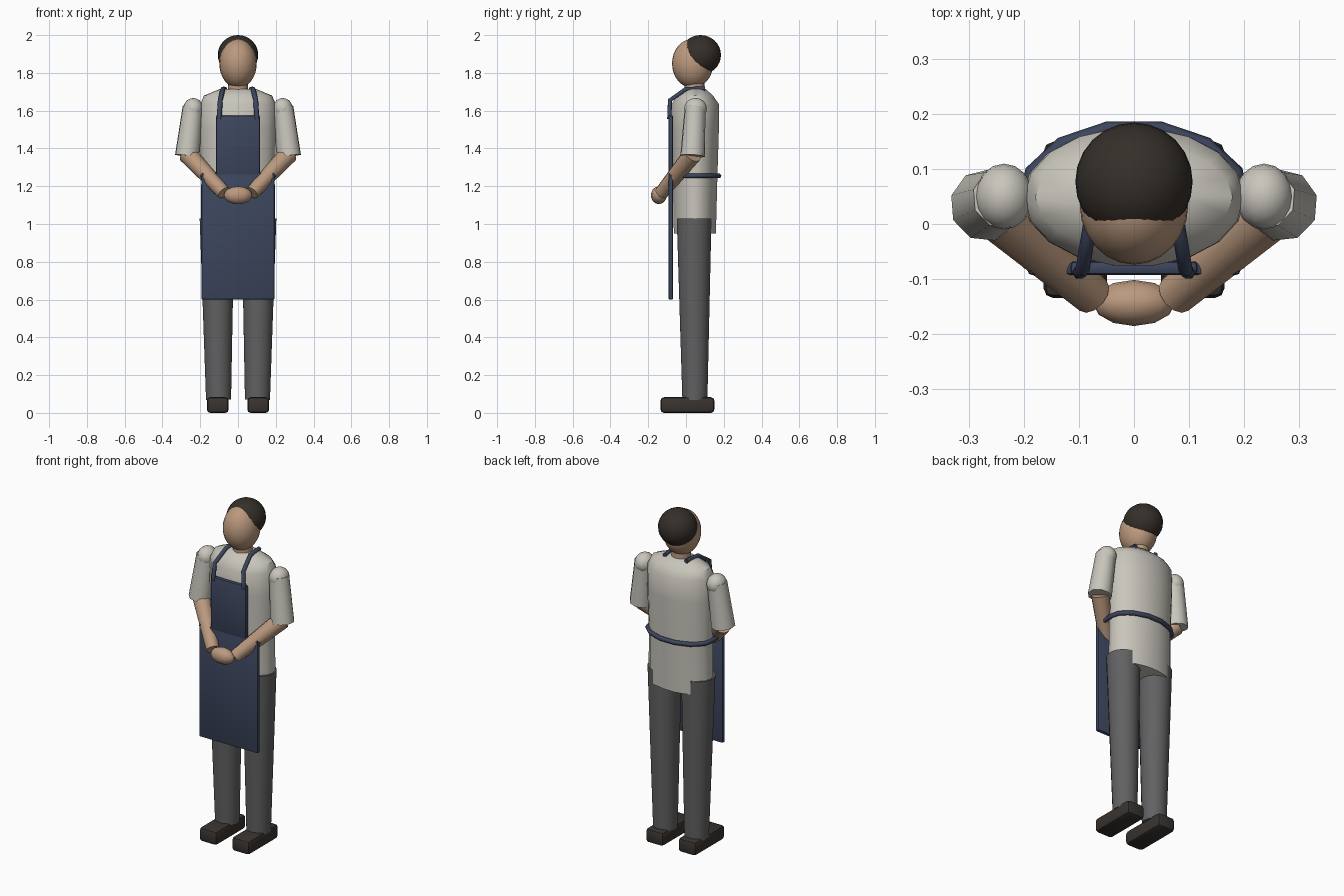
import bpy, bmesh, math
from mathutils import Vector

if "Cube" in bpy.data.objects:
    bpy.data.objects.remove(bpy.data.objects["Cube"])


def material(name, color):
    m = bpy.data.materials.new(name)
    m.diffuse_color = (*color, 1)
    m.use_nodes = True
    m.node_tree.nodes["Principled BSDF"].inputs["Base Color"].default_value = m.diffuse_color
    return m


SKIN = material("skin", (0.50, 0.32, 0.21))
HAIR = material("dark_hair", (0.035, 0.028, 0.022))
SHIRT = material("shirt_cloth", (0.58, 0.56, 0.50))
NAVY = material("navy_cloth", (0.045, 0.06, 0.11))
TROUSER = material("trouser_cloth", (0.12, 0.12, 0.125))
LEATHER = material("shoe_leather", (0.04, 0.033, 0.028))


def finish(name, bm, mat, smooth=True):
    bmesh.ops.recalc_face_normals(bm, faces=bm.faces)
    me = bpy.data.meshes.new(name)
    bm.to_mesh(me)
    bm.free()
    me.materials.append(mat)
    ob = bpy.data.objects.new(name, me)
    bpy.context.collection.objects.link(ob)
    if smooth:
        bpy.ops.object.select_all(action='DESELECT')
        ob.select_set(True)
        bpy.context.view_layer.objects.active = ob
        bpy.ops.object.shade_smooth_by_angle(angle=math.radians(40))
    return ob


def ellipsoid(name, center, radii, mat, u=24, v=16):
    bm = bmesh.new()
    bmesh.ops.create_uvsphere(bm, u_segments=u, v_segments=v, radius=1)
    for p in bm.verts:
        p.co = Vector(center) + Vector([a * r for a, r in zip(p.co, radii)])
    return finish(name, bm, mat)


def limb(name, a, b, ra, rb, mat, sides=12):
    # tapered cylinder from a to b
    a, b = Vector(a), Vector(b)
    bm = bmesh.new()
    bmesh.ops.create_cone(bm, cap_ends=True, segments=sides, radius1=ra,
                          radius2=rb, depth=(b - a).length)
    rot = (b - a).to_track_quat('Z', 'Y').to_matrix()
    for p in bm.verts:
        p.co = rot @ p.co + (a + b) / 2
    return finish(name, bm, mat)


def box(name, lo, hi, mat, bevel, segments=2):
    bm = bmesh.new()
    bmesh.ops.create_cube(bm, size=1)
    lo, hi = Vector(lo), Vector(hi)
    for p in bm.verts:
        p.co = (lo + hi) / 2 + p.co * (hi - lo)
    bmesh.ops.bevel(bm, geom=bm.edges[:], offset=bevel, segments=segments,
                    profile=0.5, affect='EDGES')
    return finish(name, bm, mat)


def loft(name, rings, mat, sides=18):
    # rings of (z, centre y, half width, half depth)
    bm = bmesh.new()
    loops = []
    for z, cy, rx, ry in rings:
        loops.append([bm.verts.new((rx * math.cos(2 * math.pi * i / sides),
                                    cy + ry * math.sin(2 * math.pi * i / sides), z))
                      for i in range(sides)])
    for l0, l1 in zip(loops, loops[1:]):
        for i in range(sides):
            j = (i + 1) % sides
            bm.faces.new((l0[i], l0[j], l1[j], l1[i]))
    bm.faces.new(loops[0])
    bm.faces.new(loops[-1])
    return finish(name, bm, mat)


def tube(name, points, radius, mat):
    cu = bpy.data.curves.new(name, 'CURVE')
    cu.dimensions = '3D'
    cu.bevel_depth = radius
    cu.bevel_resolution = 1
    cu.use_fill_caps = True
    sp = cu.splines.new('POLY')
    sp.points.add(len(points) - 1)
    for p, c in zip(sp.points, points):
        p.co = (*c, 1)
    cu.materials.append(mat)
    ob = bpy.data.objects.new(name, cu)
    bpy.context.collection.objects.link(ob)
    return ob


# head
ellipsoid("head", (0, 0.035, 1.85), (0.099, 0.109, 0.13), SKIN)
ellipsoid("hair", (0, 0.077, 1.895), (0.107, 0.108, 0.105), HAIR)
limb("neck", (0, 0.045, 1.67), (0, 0.045, 1.79), 0.055, 0.052, SKIN, 16)

# shirt body
loft("shirt", [(0.95, 0.047, 0.198, 0.113), (1.25, 0.048, 0.194, 0.120),
               (1.50, 0.049, 0.203, 0.127), (1.635, 0.049, 0.200, 0.127),
               (1.68, 0.049, 0.180, 0.095), (1.715, 0.049, 0.095, 0.055)], SHIRT)

# apron
box("apron_skirt", (-0.194, -0.093, 0.6), (0.194, -0.068, 1.27), NAVY, 0.008)
box("apron_bib", (-0.116, -0.093, 1.25), (0.116, -0.068, 1.575), NAVY, 0.008)
arc = [math.radians(-6 + 192 * i / 7) for i in range(8)]
tube("apron_tie", [(0.188, -0.08, 1.255)]
     + [(0.2 * math.cos(t), 0.048 + 0.13 * math.sin(t), 1.255) for t in arc]
     + [(-0.188, -0.08, 1.255)], 0.013, NAVY)

for s, side in ((-1, "left"), (1, "right")):
    # neck strap
    tube(side + "_strap", [(s * 0.1, -0.088, 1.555), (s * 0.094, -0.085, 1.655),
                           (s * 0.08, 0.0, 1.715), (s * 0.07, 0.10, 1.715)],
         0.013, NAVY)
    # arm
    ellipsoid(side + "_shoulder", (s * 0.237, 0.05, 1.61), (0.053, 0.06, 0.057),
              SHIRT, 16, 10)
    limb(side + "_sleeve", (s * 0.239, 0.048, 1.62), (s * 0.27, 0.034, 1.36),
         0.056, 0.066, SHIRT, 9)
    limb(side + "_forearm", (s * 0.268, 0.035, 1.37), (s * 0.075, -0.13, 1.165),
         0.05, 0.037, SKIN, 12)
    # leg and shoe
    limb(side + "_trouser_leg", (s * 0.103, 0.047, 0.07), (s * 0.111, 0.043, 1.03),
         0.067, 0.093, TROUSER, 20)
    box(side + "_shoe", (s * 0.107 - 0.058, -0.135, 0), (s * 0.107 + 0.058, 0.15, 0.083),
        LEATHER, 0.018)

# clasped hands
ellipsoid("clasped_hands", (0, -0.144, 1.152), (0.075, 0.042, 0.047), SKIN, 12, 8)
